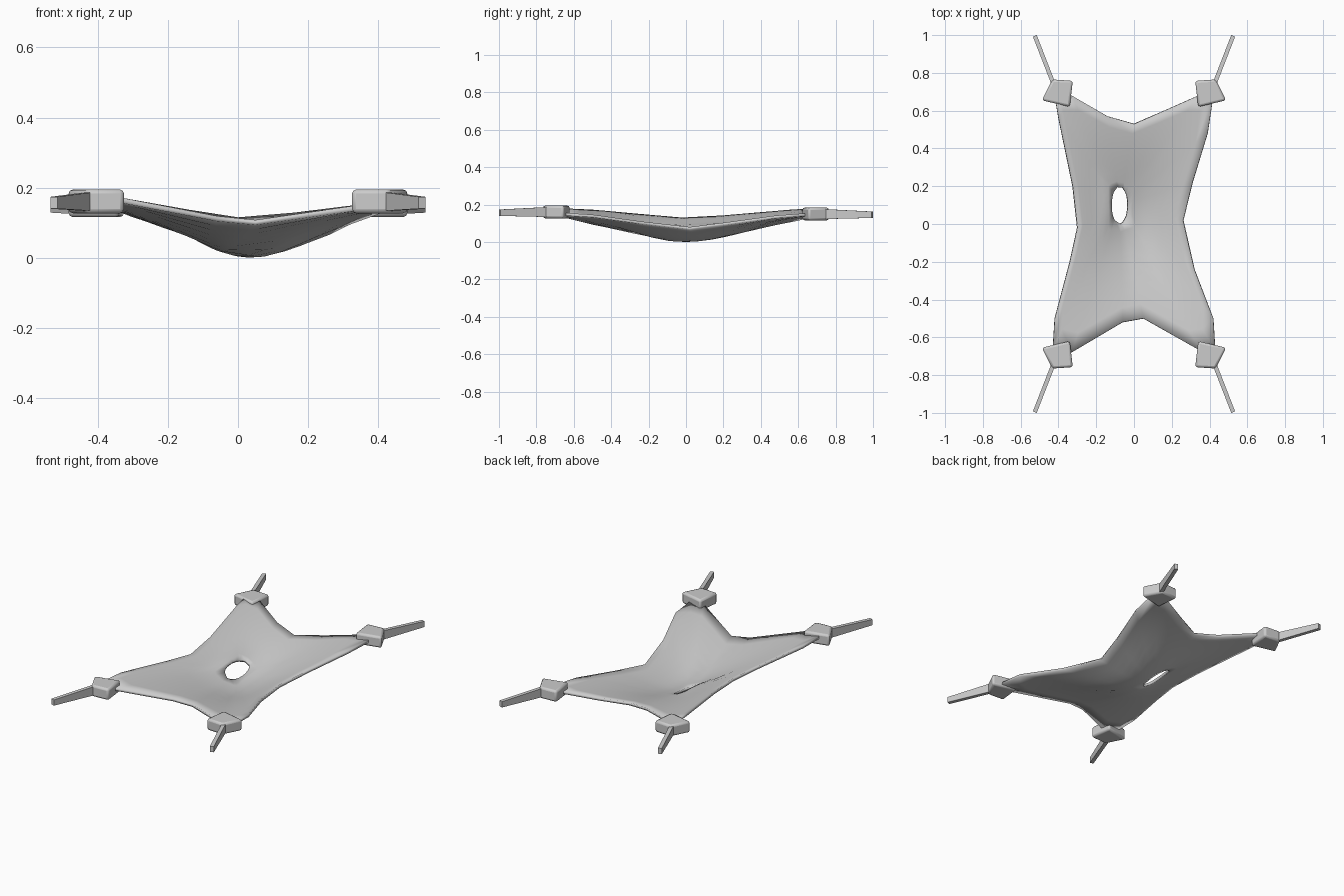
import bpy, bmesh, math
from mathutils import Vector

cube = bpy.data.objects.get("Cube")
if cube:
    bpy.data.objects.remove(cube)

grey = bpy.data.materials.new("plain_grey")
grey.use_nodes = True
COLOUR = (0.6, 0.6, 0.6, 1)
grey.diffuse_color = COLOUR
grey.node_tree.nodes["Principled BSDF"].inputs["Base Color"].default_value = COLOUR


def finish(name, bm, angle=40):
    bmesh.ops.recalc_face_normals(bm, faces=bm.faces)
    mesh = bpy.data.meshes.new(name)
    bm.to_mesh(mesh)
    bm.free()
    obj = bpy.data.objects.new(name, mesh)
    bpy.context.collection.objects.link(obj)
    mesh.materials.append(grey)
    bpy.ops.object.select_all(action='DESELECT')
    obj.select_set(True)
    bpy.context.view_layer.objects.active = obj
    bpy.ops.object.shade_smooth_by_angle(angle=math.radians(angle))
    return obj


def loft(bm, loops, cap=True):
    rings = [[bm.verts.new(p) for p in loop] for loop in loops]
    n = len(rings[0])
    for a, b in zip(rings, rings[1:]):
        for i in range(n):
            j = (i + 1) % n
            bm.faces.new((a[i], a[j], b[j], b[i]))
    if cap:
        bm.faces.new(rings[0])
        bm.faces.new(rings[-1])


# Sagging sheet: concentric rings from the oval hole to the stretched outline
def sag(x, y):
    r2 = ((x - 0.04) / 0.3) ** 2 + (y / 0.52) ** 2
    lip = 0.018 * math.exp(-((x + 0.14) / 0.05) ** 2 - ((y - 0.1) / 0.14) ** 2)
    return 0.008 + 0.195 * r2 / (r2 + 1) - 0.02 * x * min(r2, 1) + lip


OUTLINE = [(.26, .02), (.31, .22), (.39, .48), (.42, .68), (.34, .68), (.16, .6),
           (0, .53), (-.14, .57), (-.33, .68), (-.42, .68), (-.4, .56),
           (-.325, .2), (-.3, -.02), (-.34, -.2), (-.42, -.5), (-.43, -.66),
           (-.33, -.68), (-.06, -.52), (.05, -.5), (.35, -.67), (.43, -.66),
           (.42, -.5), (.32, -.24)]
HOLE, RX, RY, RINGS = Vector((-.078, .1)), .044, .1, 8
loops = []
for k in range(RINGS + 1):
    t = (k / RINGS) ** 1.2
    loop = []
    for p in OUTLINE:
        outer = Vector(p)
        d = outer - HOLE
        a = math.atan2(d.y / RY, d.x / RX)
        inner = HOLE + Vector((RX * math.cos(a), RY * math.sin(a)))
        q = inner.lerp(outer, t)
        loop.append((q.x, q.y, sag(q.x, q.y)))
    loops.append(loop)
bm = bmesh.new()
loft(bm, loops, cap=False)
sheet = finish("stretched_sheet", bm)
if sum(p.normal.z for p in sheet.data.polygons) < 0:
    sheet.data.flip_normals()
thick = sheet.modifiers.new("thickness", 'SOLIDIFY')
thick.thickness = 0.015
thick.offset = 0

# Corner clamps and the straps pulling outwards from them
CLAMP = [(.34, .62), (.488, .655), (.432, .765), (.324, .758)]
for end, sy, mid in (("front", -1, .161), ("back", 1, .15)):
    for side, sx in (("left", 1), ("right", -1)):
        bm = bmesh.new()
        quad = [(x * sx, y * sy) for x, y in CLAMP]
        loft(bm, [[(x, y, mid + h) for x, y in quad] for h in (-.034, .034)])
        clamp = finish(f"{end}_{side}_clamp", bm)
        bevel = clamp.modifiers.new("rounded_edges", 'BEVEL')
        bevel.width = 0.012
        bevel.segments = 2

        bm = bmesh.new()
        sections = []
        for x, y, h, dz in ((.41, .7, .028, 0), (.525, .996, .017, -.004)):
            across = Vector((.0103, -.004, 0))
            c = Vector((x, y, mid + dz))
            corners = [c + across * s + Vector((0, 0, h * v))
                       for s, v in ((-1, -1), (1, -1), (1, 1), (-1, 1))]
            sections.append([(p.x * sx, p.y * sy, p.z) for p in corners])
        loft(bm, sections)
        finish(f"{end}_{side}_strap", bm)
